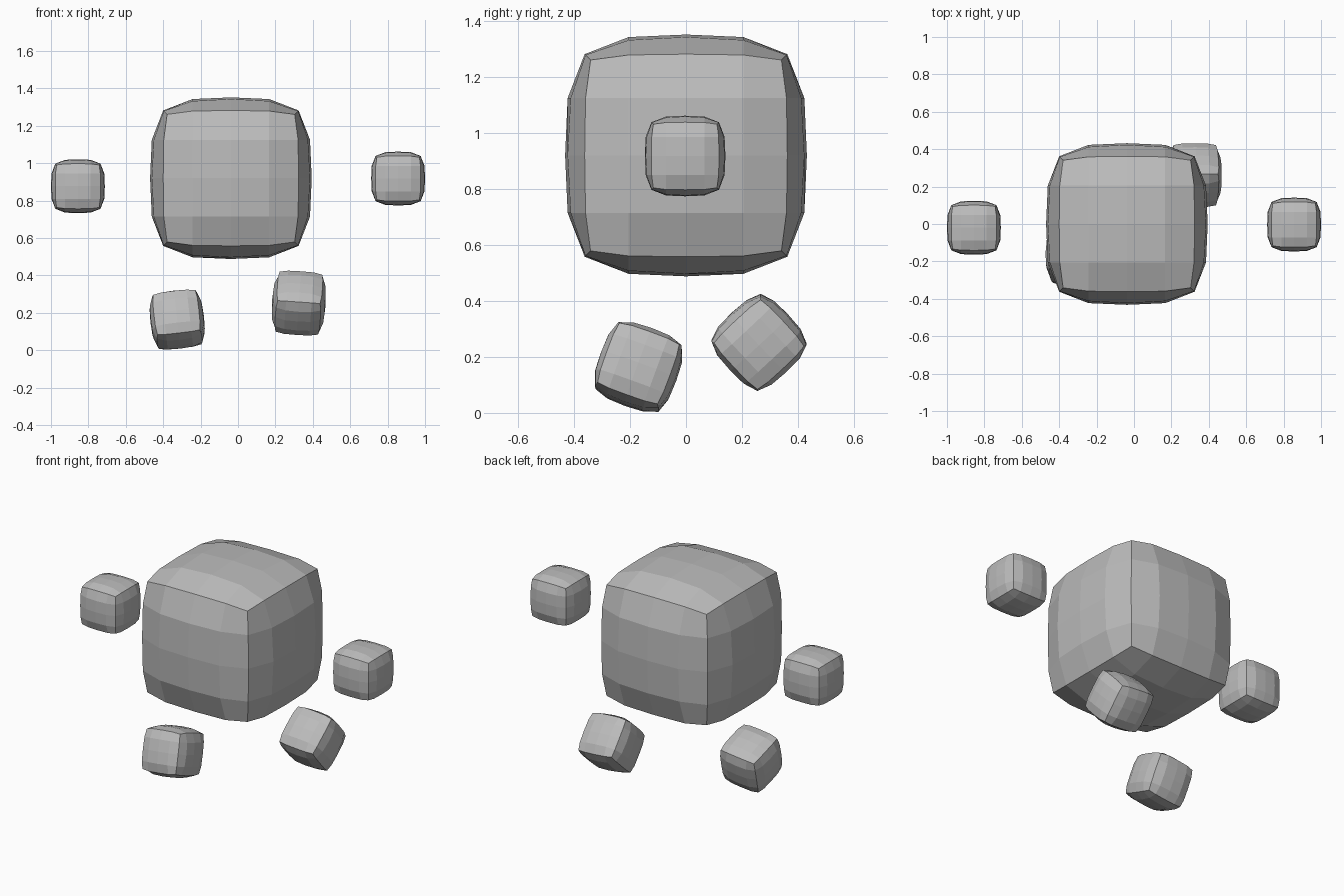
import bpy
import bmesh
from math import radians
from mathutils import Vector

default = bpy.data.objects.get("Cube")
if default:
    bpy.data.objects.remove(default, do_unlink=True)

grey = bpy.data.materials.new("plain_grey")
grey.use_nodes = True
colour = (0.5, 0.5, 0.5, 1.0)
grey.diffuse_color = colour
grey.node_tree.nodes["Principled BSDF"].inputs["Base Color"].default_value = colour

# Pillow shape: each kind of grid point (sorted steps from centre) gets
# the distances for steps 0, 1 and 2
PILLOW = {
    (0, 0, 2): (0, 0, 0.432),
    (0, 1, 2): (0, 0.205, 0.423),
    (1, 1, 2): (0, 0.205, 0.412),
    (0, 2, 2): (0, 0, 0.362),
    (1, 2, 2): (0, 0.205, 0.359),
    (2, 2, 2): (0, 0, 0.341),
}


def pillow_cube(name, centre, scale=1.0, tilt=(0, 0, 0)):
    """Flat-shaded cube with four bulging strips per side."""
    bm = bmesh.new()
    bmesh.ops.create_cube(bm, size=4)
    bmesh.ops.subdivide_edges(bm, edges=bm.edges[:], cuts=3, use_grid_fill=True)
    for v in bm.verts:
        steps = [round(c) for c in v.co]
        dist = PILLOW[tuple(sorted(abs(s) for s in steps))]
        v.co = Vector([dist[abs(s)] * (1 if s > 0 else -1) for s in steps]) * scale
    bmesh.ops.recalc_face_normals(bm, faces=bm.faces[:])
    mesh = bpy.data.meshes.new(name)
    bm.to_mesh(mesh)
    bm.free()
    mesh.materials.append(grey)
    obj = bpy.data.objects.new(name, mesh)
    obj.location = centre
    obj.rotation_euler = [radians(a) for a in tilt]
    bpy.context.collection.objects.link(obj)
    return obj


# Body
pillow_cube("body", (-0.038, 0, 0.92))

# Floating hands and feet
SMALL = 1 / 3
pillow_cube("left_hand", (0.856, -0.003, 0.918), SMALL)
pillow_cube("right_hand", (-0.856, -0.02, 0.877), SMALL)
pillow_cube("left_foot", (0.325, 0.261, 0.252), SMALL, (-47, 4, 0))
pillow_cube("right_foot", (-0.325, -0.17, 0.164), SMALL, (-20, -6.5, 0))
